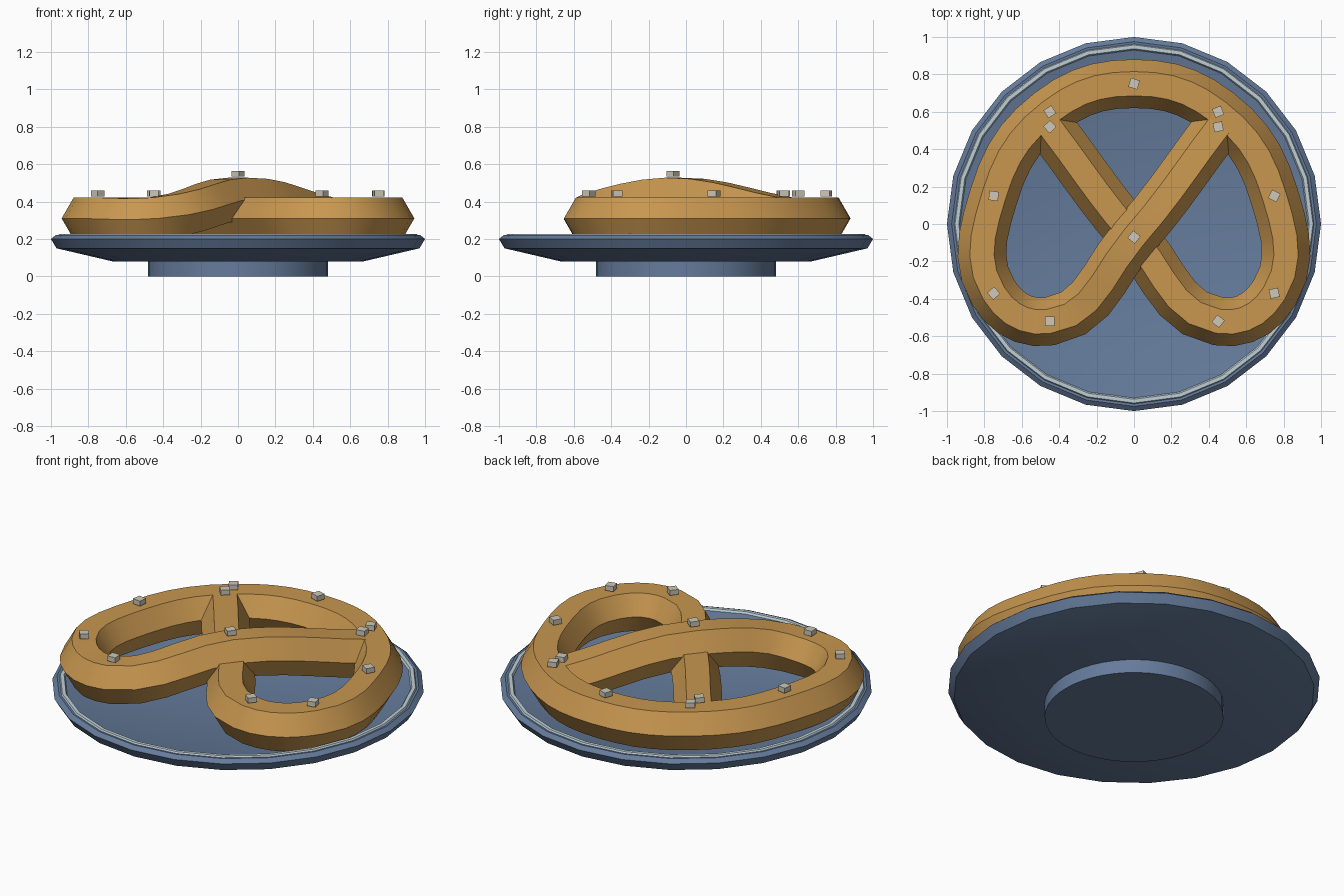
import bpy, bmesh, math
from mathutils import Matrix, Vector

cube = bpy.data.objects.get("Cube")
if cube:
    bpy.data.objects.remove(cube, do_unlink=True)


def material(name, colour):
    m = bpy.data.materials.new(name)
    m.use_nodes = True
    m.diffuse_color = (*colour, 1)
    m.node_tree.nodes["Principled BSDF"].inputs["Base Color"].default_value = (*colour, 1)
    return m


BLUE = material("slate blue glaze", (0.13, 0.20, 0.33))
PALE = material("pale rim glaze", (0.52, 0.63, 0.68))
CRUST = material("golden crust", (0.58, 0.31, 0.08))
SALT = material("salt", (0.62, 0.58, 0.48))


def finish(obj, mat, smooth=True):
    obj.data.materials.clear()
    obj.data.materials.append(mat)
    bpy.ops.object.select_all(action='DESELECT')
    obj.select_set(True)
    bpy.context.view_layer.objects.active = obj
    if smooth:
        bpy.ops.object.shade_smooth_by_angle(angle=math.radians(32))


def from_bmesh(name, bm, mat, smooth=True):
    bmesh.ops.recalc_face_normals(bm, faces=bm.faces[:])
    mesh = bpy.data.meshes.new(name)
    bm.to_mesh(mesh)
    bm.free()
    obj = bpy.data.objects.new(name, mesh)
    bpy.context.collection.objects.link(obj)
    finish(obj, mat, smooth)
    return obj


def lathe(name, profile, sides, mat, closed=False):
    """Revolve (radius, height) points about z."""
    bm = bmesh.new()
    verts = [bm.verts.new((r, 0, z)) for r, z in profile]
    pairs = list(zip(verts, verts[1:])) + ([(verts[-1], verts[0])] if closed else [])
    edges = [bm.edges.new(p) for p in pairs]
    bmesh.ops.spin(bm, geom=verts + edges, cent=(0, 0, 0), axis=(0, 0, 1),
                   angle=math.tau, steps=sides)
    bmesh.ops.remove_doubles(bm, verts=bm.verts[:], dist=0.0005)
    return from_bmesh(name, bm, mat)


# Plate: foot, dish and pale rim band
lathe("plate_foot", [(0, 0), (0.48, 0), (0.48, 0.1), (0, 0.1)], 48, BLUE)
lathe("plate_dish", [(0, 0.08), (0.67, 0.08), (0.97, 0.15), (1, 0.2), (0.975, 0.22),
                     (0.925, 0.215), (0.68, 0.14), (0, 0.14)], 24, BLUE)
ring = [(0.947 + 0.02 * math.cos(a * math.tau / 6), 0.21 + 0.02 * math.sin(a * math.tau / 6))
        for a in range(6)]
lathe("plate_rim", ring, 24, PALE, closed=True)

# Pretzel: one hexagonal rope along a mirrored looping path
THICK, LOW, HIGH = 0.13, 0.31, 0.415
half = [(0.45, 0.52), (0, -0.07), (-0.45, -0.52), (-0.75, -0.37), (-0.75, 0.15), (-0.45, 0.6)]
path = [Vector((x, y, LOW)) for x, y in half]
path += [Vector((0, 0.75, LOW))]
path += [Vector((-x, y, LOW)) for x, y in reversed(half)]
path[1].z = HIGH  # the strand that crosses over

curve = bpy.data.curves.new("pretzel", 'CURVE')
curve.dimensions = '3D'
curve.twist_mode = 'Z_UP'
curve.resolution_u = 5
curve.bevel_depth = THICK
curve.bevel_resolution = 1
curve.use_fill_caps = True
spline = curve.splines.new('BEZIER')
spline.bezier_points.add(len(path) - 1)
for point, co in zip(spline.bezier_points, path):
    point.co = co
    point.handle_left_type = point.handle_right_type = 'AUTO'
pretzel = bpy.data.objects.new("pretzel", curve)
bpy.context.collection.objects.link(pretzel)
bpy.ops.object.select_all(action='DESELECT')
pretzel.select_set(True)
bpy.context.view_layer.objects.active = pretzel
bpy.ops.object.convert(target='MESH')
finish(bpy.context.view_layer.objects.active, CRUST)

# Salt grains along the ridge of the rope
for i, co in enumerate(path):
    bm = bmesh.new()
    place = (Matrix.Translation(co + Vector((0, 0, THICK + 0.003)))
             @ Matrix.Rotation(0.7 * i + 0.2, 4, 'Z') @ Matrix.Diagonal((0.05, 0.05, 0.03, 1)))
    bmesh.ops.create_cube(bm, size=1, matrix=place)
    from_bmesh(f"salt_grain_{i + 1}", bm, SALT, smooth=False)
